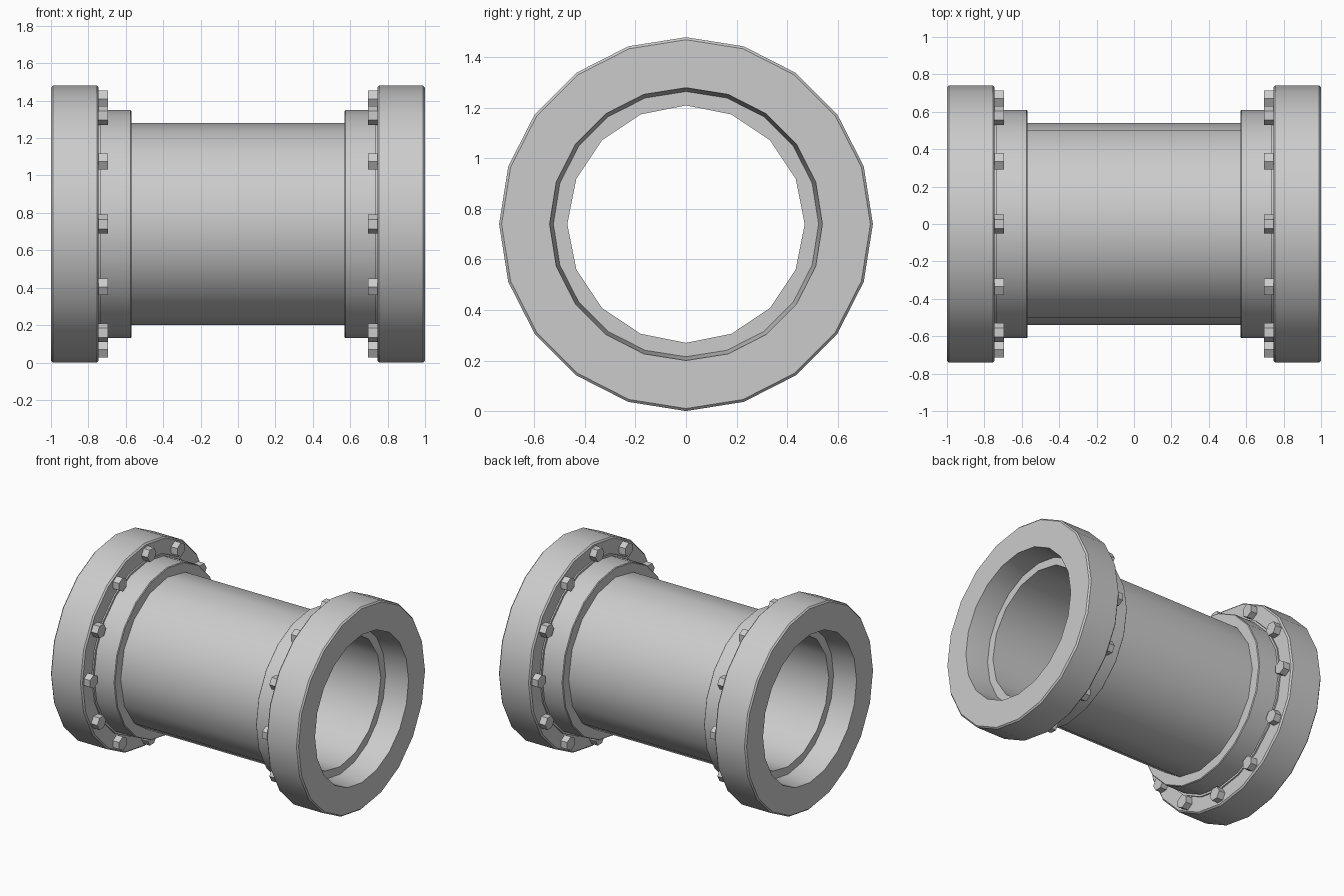
import bpy, bmesh, math

if "Cube" in bpy.data.objects:
    bpy.data.objects.remove(bpy.data.objects["Cube"])

AXIS_Z = 0.74


def finish(name, bm, smooth=True):
    bmesh.ops.remove_doubles(bm, verts=bm.verts, dist=1e-5)
    bmesh.ops.recalc_face_normals(bm, faces=bm.faces)
    mesh = bpy.data.meshes.new(name)
    bm.to_mesh(mesh)
    bm.free()
    obj = bpy.data.objects.new(name, mesh)
    obj.location.z = AXIS_Z
    bpy.context.collection.objects.link(obj)
    if smooth:
        bpy.ops.object.select_all(action='DESELECT')
        obj.select_set(True)
        bpy.context.view_layer.objects.active = obj
        bpy.ops.object.shade_smooth_by_angle(angle=math.radians(35))
    return obj


def lathe(name, profile, sides):
    """Turn a closed (x, radius) profile around the x axis."""
    bm = bmesh.new()
    rings = []
    for i in range(sides):
        a = 2 * math.pi * i / sides
        rings.append([bm.verts.new((x, r * math.sin(a), r * math.cos(a)))
                      for x, r in profile])
    n = len(profile)
    for i in range(sides):
        p, q = rings[i], rings[(i + 1) % sides]
        for j in range(n):
            k = (j + 1) % n
            bm.faces.new((p[j], p[k], q[k], q[j]))
    return finish(name, bm)


def bolt_ring(name, side, count=12, ring_r=0.67, hex_r=0.05):
    """Hexagonal bolt heads, each with a flat facing outward."""
    bm = bmesh.new()
    for i in range(count):
        a = 2 * math.pi * i / count
        cy, cz = ring_r * math.sin(a), ring_r * math.cos(a)
        ends = []
        for x in (0.695, 0.75):
            ends.append([bm.verts.new((side * x,
                                       cy + hex_r * math.sin(a + math.radians(30 + 60 * k)),
                                       cz + hex_r * math.cos(a + math.radians(30 + 60 * k))))
                         for k in range(6)])
        for k in range(6):
            m = (k + 1) % 6
            bm.faces.new((ends[0][k], ends[0][m], ends[1][m], ends[1][k]))
        bm.faces.new(ends[0])
        bm.faces.new(ends[1])
    return finish(name, bm, smooth=False)


# Hollow central pipe
lathe("pipe", [(-0.825, 0.47), (-0.825, 0.54), (0.825, 0.54), (0.825, 0.47)], 16)

# Thick end flange with softened rims and slightly tapered mouth
flange = [(0.745, 0.525), (0.745, 0.73), (0.755, 0.74), (0.99, 0.74),
          (1.0, 0.73), (1.0, 0.54), (0.825, 0.525)]
# Collar with a thin seat against the flange
collar = [(0.57, 0.52), (0.57, 0.605), (0.575, 0.61), (0.735, 0.61),
          (0.735, 0.625), (0.747, 0.625), (0.747, 0.52)]

for label, side in (("left", -1), ("right", 1)):
    lathe(label + "_flange", [(side * x, r) for x, r in flange], 20)
    lathe(label + "_collar", [(side * x, r) for x, r in collar], 20)
    bolt_ring(label + "_bolts", side)
